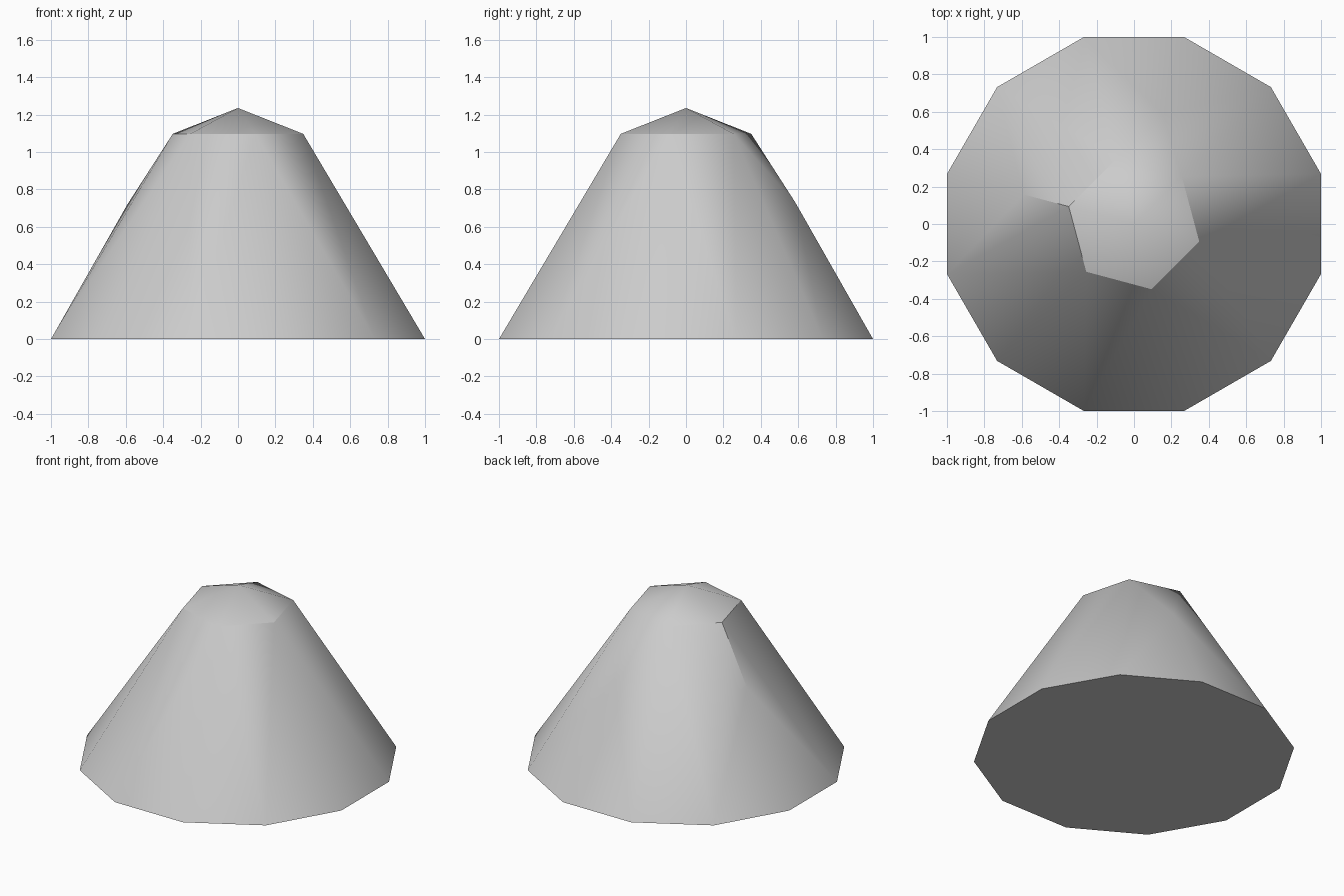
import bpy, bmesh
from math import cos, sin, radians

cube = bpy.data.objects.get("Cube")
if cube:
    bpy.data.objects.remove(cube, do_unlink=True)

# Single stone colour
stone = bpy.data.materials.new("grey_stone")
stone.use_nodes = True
grey = (0.6, 0.6, 0.6, 1)
stone.diffuse_color = grey
stone.node_tree.nodes["Principled BSDF"].inputs["Base Color"].default_value = grey


def polar(radius, degrees, z):
    a = radians(degrees)
    return (radius * cos(a), radius * sin(a), z)


bm = bmesh.new()
# Twelve-sided foot
points = [polar(1.035, 15 + 30 * i, 0) for i in range(12)]
# Six-sided shoulder and low peak
points += [polar(0.361, 45 + 60 * i, 1.097) for i in range(6)]
points.append((0, 0, 1.235))
# Two bulges on the flank
points += [polar(0.605, 75, 0.73), polar(0.612, 165, 0.72)]

# Wrap the faceted rock around the points
for p in points:
    bm.verts.new(p)
bmesh.ops.convex_hull(bm, input=bm.verts[:])
# Join the flat underside into one face
flat = [e for e in bm.edges
        if len(e.link_faces) == 2 and all(f.normal.z < -0.99 for f in e.link_faces)]
bm.normal_update()
flat = [e for e in bm.edges
        if len(e.link_faces) == 2 and all(abs(f.normal.z) > 0.99 for f in e.link_faces)]
bmesh.ops.dissolve_edges(bm, edges=flat, use_verts=False)
bmesh.ops.recalc_face_normals(bm, faces=bm.faces[:])

mesh = bpy.data.meshes.new("rock_mound")
bm.to_mesh(mesh)
bm.free()
mesh.materials.append(stone)
rock = bpy.data.objects.new("rock_mound", mesh)
bpy.context.collection.objects.link(rock)

# Soft flank, crisp rim
bpy.ops.object.select_all(action='DESELECT')
rock.select_set(True)
bpy.context.view_layer.objects.active = rock
bpy.ops.object.shade_smooth_by_angle(angle=radians(30))
